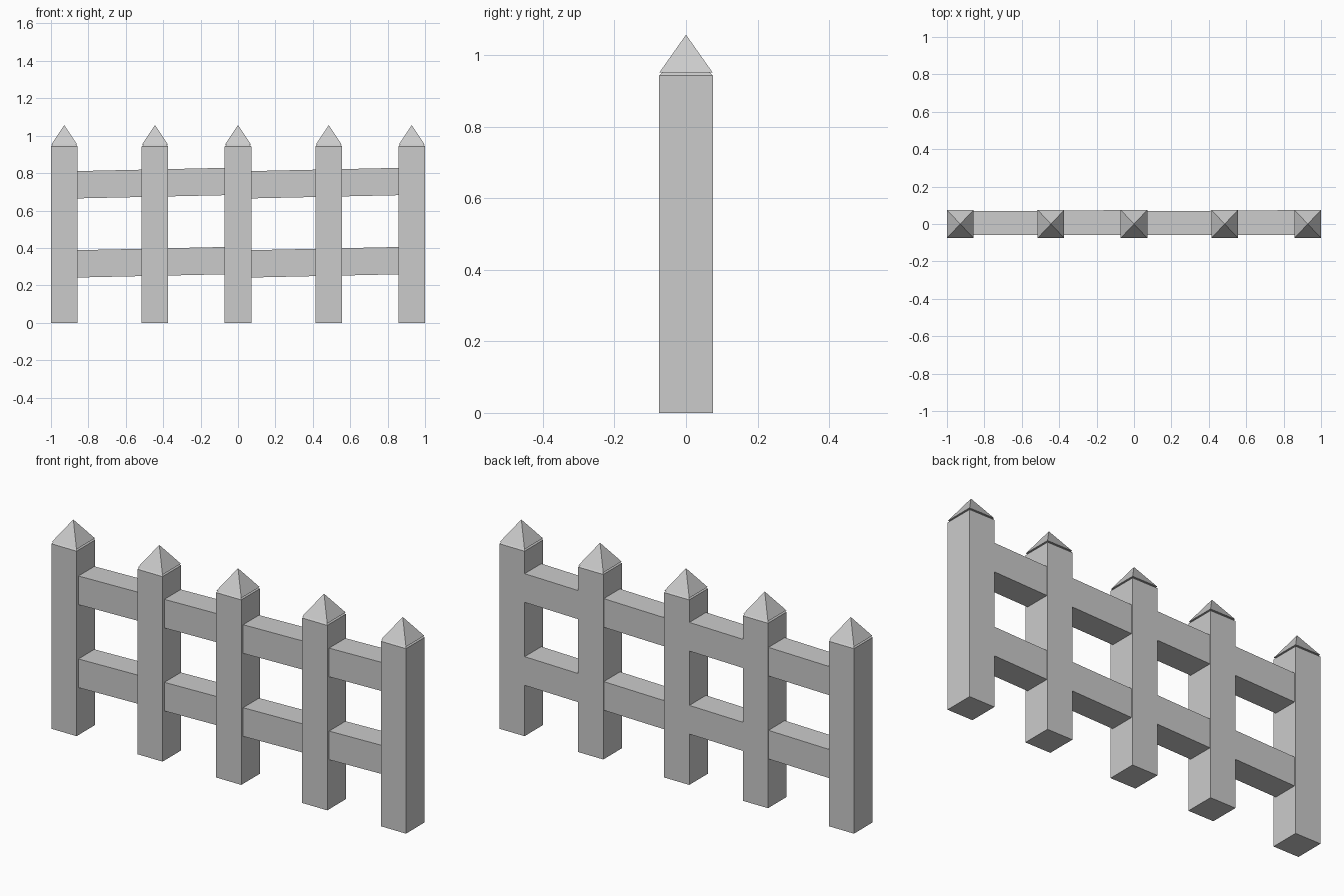
import bpy, bmesh

if "Cube" in bpy.data.objects:
    bpy.data.objects.remove(bpy.data.objects["Cube"])

POST_X = [-0.929, -0.444, 0.0, 0.485, 0.929]
HX, HY = 0.071, 0.075          # post half sizes


def make_object(name, bm):
    bmesh.ops.recalc_face_normals(bm, faces=bm.faces)
    mesh = bpy.data.meshes.new(name)
    bm.to_mesh(mesh)
    bm.free()
    obj = bpy.data.objects.new(name, mesh)
    bpy.context.collection.objects.link(obj)
    return obj


def loft(name, rings):
    """Skin a list of four-point rings and close both ends."""
    bm = bmesh.new()
    loops = [[bm.verts.new(p) for p in ring] for ring in rings]
    for a, b in zip(loops, loops[1:]):
        for i in range(4):
            j = (i + 1) % 4
            bm.faces.new((a[i], a[j], b[j], b[i]))
    bm.faces.new(loops[0])
    bm.faces.new(loops[-1])
    bmesh.ops.remove_doubles(bm, verts=bm.verts, dist=1e-5)
    return make_object(name, bm)


def square(x, z, inset=0.0):
    a, b = HX - inset, HY - inset
    return [(x - a, -b, z), (x + a, -b, z), (x + a, b, z), (x - a, b, z)]


def cap(name, x):
    """Four-sided pyramid."""
    bm = bmesh.new()
    base = [bm.verts.new(p) for p in square(x, 0.952, 0.001)]
    tip = bm.verts.new((x, 0, 1.057))
    bm.faces.new(base)
    for i in range(4):
        bm.faces.new((base[i], base[(i + 1) % 4], tip))
    return make_object(name, bm)


def rail_end(x, front, back, top, height=0.146):
    return [(x, front, top - height), (x, back, top - height),
            (x, back, top), (x, front, top)]


# Posts with a small chamfer under each pointed cap
for n, x in enumerate(POST_X, 1):
    loft(f"post_{n}", [square(x, 0), square(x, 0.943), square(x, 0.952, 0.009)])
    cap(f"post_cap_{n}", x)

# Slightly crooked rails, two spans on each level
for level, top in (("lower", 0.387), ("upper", 0.810)):
    for side, x0, x1 in (("left", -0.90, -0.03), ("right", 0.03, 0.90)):
        loft(f"{level}_rail_{side}", [rail_end(x0, -0.060, 0.068, top),
                                      rail_end(x1, -0.060, 0.0745, top + 0.019)])
